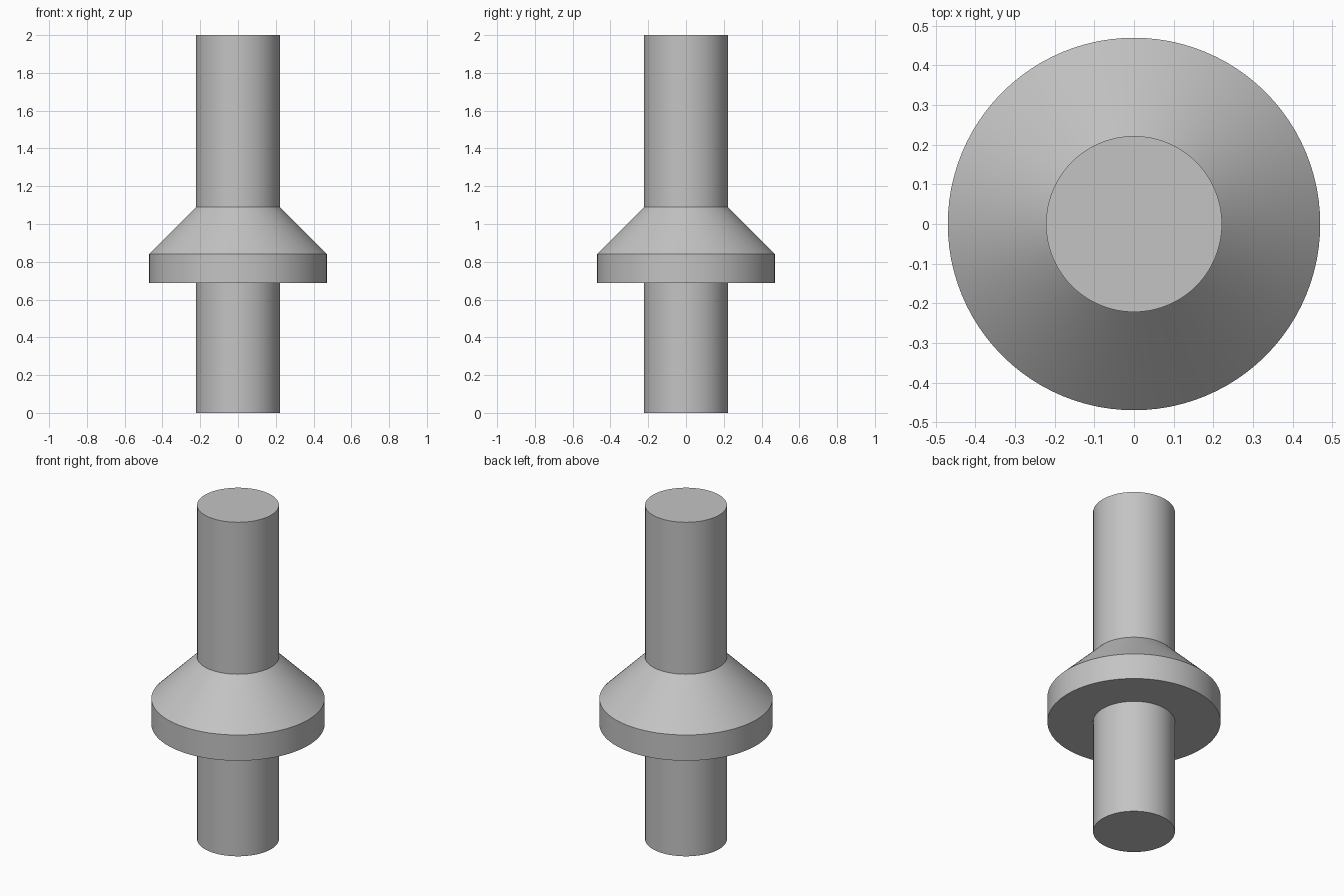
import bpy
import bmesh
import math

cube = bpy.data.objects.get("Cube")
if cube:
    bpy.data.objects.remove(cube, do_unlink=True)

# Plain grey material
grey = bpy.data.materials.new("plain_grey")
grey.use_nodes = True
colour = (0.55, 0.55, 0.55, 1.0)
grey.diffuse_color = colour
grey.node_tree.nodes["Principled BSDF"].inputs["Base Color"].default_value = colour

SHAFT_R, COLLAR_R = 0.222, 0.47
SEGMENTS = 96


def lathe(name, profile):
    """Revolve a (radius, height) profile around the z axis."""
    bm = bmesh.new()
    verts = [bm.verts.new((r, 0, z)) for r, z in profile]
    edges = [bm.edges.new(pair) for pair in zip(verts, verts[1:])]
    bmesh.ops.spin(bm, geom=verts + edges, cent=(0, 0, 0), axis=(0, 0, 1),
                   angle=math.tau, steps=SEGMENTS, use_duplicate=False)
    bmesh.ops.remove_doubles(bm, verts=bm.verts, dist=0.0001)
    # Close the flat ends
    bmesh.ops.holes_fill(bm, edges=[e for e in bm.edges if e.is_boundary], sides=0)
    bmesh.ops.recalc_face_normals(bm, faces=bm.faces)
    mesh = bpy.data.meshes.new(name)
    bm.to_mesh(mesh)
    bm.free()
    mesh.materials.append(grey)
    obj = bpy.data.objects.new(name, mesh)
    bpy.context.collection.objects.link(obj)
    bpy.ops.object.select_all(action="DESELECT")
    obj.select_set(True)
    bpy.context.view_layer.objects.active = obj
    bpy.ops.object.shade_smooth_by_angle(angle=math.radians(30))
    return obj


# Straight shaft with a flat-bottomed, tapered collar in one turned piece
lathe("collared_shaft", [
    (SHAFT_R, 0.0),
    (SHAFT_R, 0.688),
    (COLLAR_R, 0.688),
    (COLLAR_R, 0.842),
    (SHAFT_R, 1.09),
    (SHAFT_R, 2.0),
])
